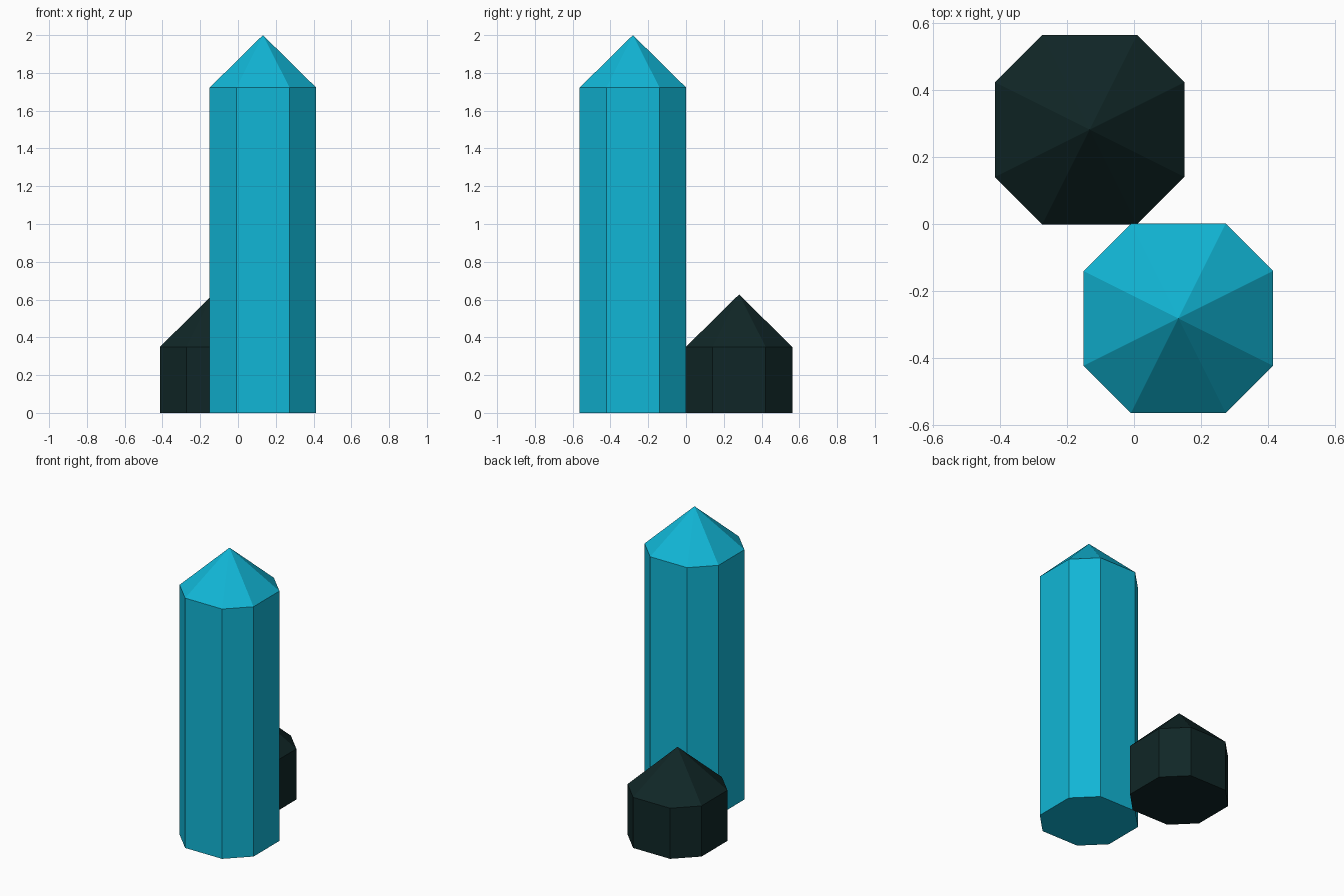
import bpy
import bmesh

if "Cube" in bpy.data.objects:
    bpy.data.objects.remove(bpy.data.objects["Cube"], do_unlink=True)

HALF = 0.282   # half width of a crystal
FLAT = 0.141   # half width of its four straight sides
TIP = 0.278    # height of the pointed cap


def make_material(name, color):
    mat = bpy.data.materials.new(name)
    mat.use_nodes = True
    mat.diffuse_color = color
    mat.node_tree.nodes["Principled BSDF"].inputs["Base Color"].default_value = color
    return mat


def make_crystal(name, x, y, height, mat):
    """Eight-sided shaft with chamfered-square section and a pointed cap."""
    bm = bmesh.new()
    # base outline, counter-clockwise
    outline = []
    px, py = HALF, FLAT
    for _ in range(4):
        outline += [(px, -py), (px, py)]
        px, py = -py, px
        px, py = HALF, FLAT
    outline = []
    for c, s in ((1, 0), (0, 1), (-1, 0), (0, -1)):
        for side in (-FLAT, FLAT):
            outline.append((c * HALF - s * side, s * HALF + c * side))
    base = bm.faces.new([bm.verts.new((u, v, 0)) for u, v in outline])
    # shaft
    top = bmesh.ops.extrude_face_region(bm, geom=[base], use_keep_orig=True)
    verts = [g for g in top["geom"] if isinstance(g, bmesh.types.BMVert)]
    face = [g for g in top["geom"] if isinstance(g, bmesh.types.BMFace)]
    bmesh.ops.translate(bm, verts=verts, vec=(0, 0, height - TIP))
    # pointed cap
    tip = bmesh.ops.poke(bm, faces=face)["verts"][0]
    tip.co = (0, 0, height)
    bmesh.ops.recalc_face_normals(bm, faces=bm.faces)

    mesh = bpy.data.meshes.new(name)
    bm.to_mesh(mesh)
    bm.free()
    mesh.materials.append(mat)
    obj = bpy.data.objects.new(name, mesh)
    obj.location = (x, y, 0)
    bpy.context.collection.objects.link(obj)
    return obj


blue = make_material("bright cyan", (0.0056, 0.468, 0.672, 1))
dark = make_material("dark teal", (0.0052, 0.0198, 0.0200, 1))

make_crystal("tall_crystal", 0.132, -0.281, 2.0, blue)
make_crystal("short_crystal", -0.132, 0.281, 0.627, dark)
